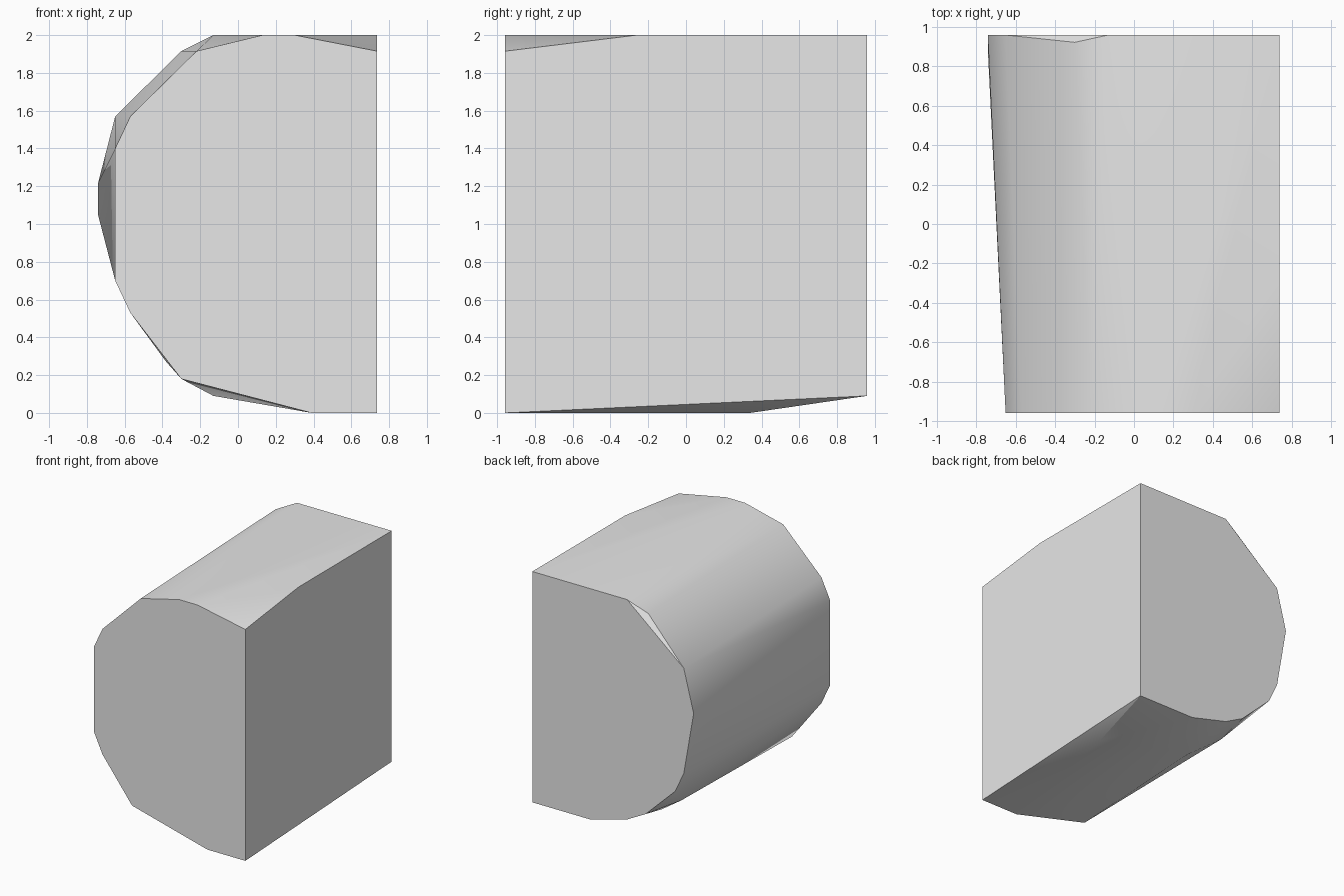
import bpy
import bmesh
import math

# Remove the default cube
cube = bpy.data.objects.get("Cube")
if cube:
    bpy.data.objects.remove(cube, do_unlink=True)

FRONT, BACK, SIDE = -0.957, 0.957, 0.737

# End profiles (x, z): a rounded side joined to a flat side
front_profile = [(SIDE, 0), (SIDE, 1.915), (0.3, 2), (0.13, 2), (-0.22, 1.915),
                 (-0.57, 1.57), (-0.65, 1.4), (-0.65, 0.7), (-0.57, 0.53),
                 (-0.3, 0.18), (0.39, 0)]
back_profile = [(SIDE, 0.09), (SIDE, 2), (-0.13, 2), (-0.65, 1.57),
                (-0.74, 1.22), (-0.65, 0.7), (-0.57, 0.53), (-0.3, 0.27),
                (-0.13, 0.18), (0.21, 0.09)]

# Corners lying between the two ends
between = [(SIDE, -0.26, 2), (0.63, 0.34, 0), (-0.13, 0.5, 0.09),
           (-0.38, 0.6, 0.27), (-0.74, 0.88, 1.045), (-0.3, 0.92, 1.915)]

# Wrap the corners in a closed solid
bm = bmesh.new()
for profile, y in ((front_profile, FRONT), (back_profile, BACK)):
    for x, z in profile:
        bm.verts.new((x, y, z))
for corner in between:
    bm.verts.new(corner)
hull = bmesh.ops.convex_hull(bm, input=bm.verts[:])
loose = [v for v in bm.verts if not v.link_faces]
bmesh.ops.delete(bm, geom=loose, context='VERTS')
bmesh.ops.dissolve_limit(bm, angle_limit=math.radians(0.5),
                         verts=bm.verts[:], edges=bm.edges[:])
bmesh.ops.recalc_face_normals(bm, faces=bm.faces[:])
mesh = bpy.data.meshes.new("rounded_block")
bm.to_mesh(mesh)
bm.free()
block = bpy.data.objects.new("rounded_block", mesh)
bpy.context.collection.objects.link(block)

# Plain grey material
grey = bpy.data.materials.new("light_grey")
grey.use_nodes = True
colour = (0.8, 0.8, 0.8, 1)
grey.diffuse_color = colour
grey.node_tree.nodes["Principled BSDF"].inputs["Base Color"].default_value = colour
mesh.materials.append(grey)

# Smooth the rounded side, keep the ends crisp
bpy.ops.object.select_all(action='DESELECT')
block.select_set(True)
bpy.context.view_layer.objects.active = block
bpy.ops.object.shade_smooth_by_angle(angle=math.radians(30))
